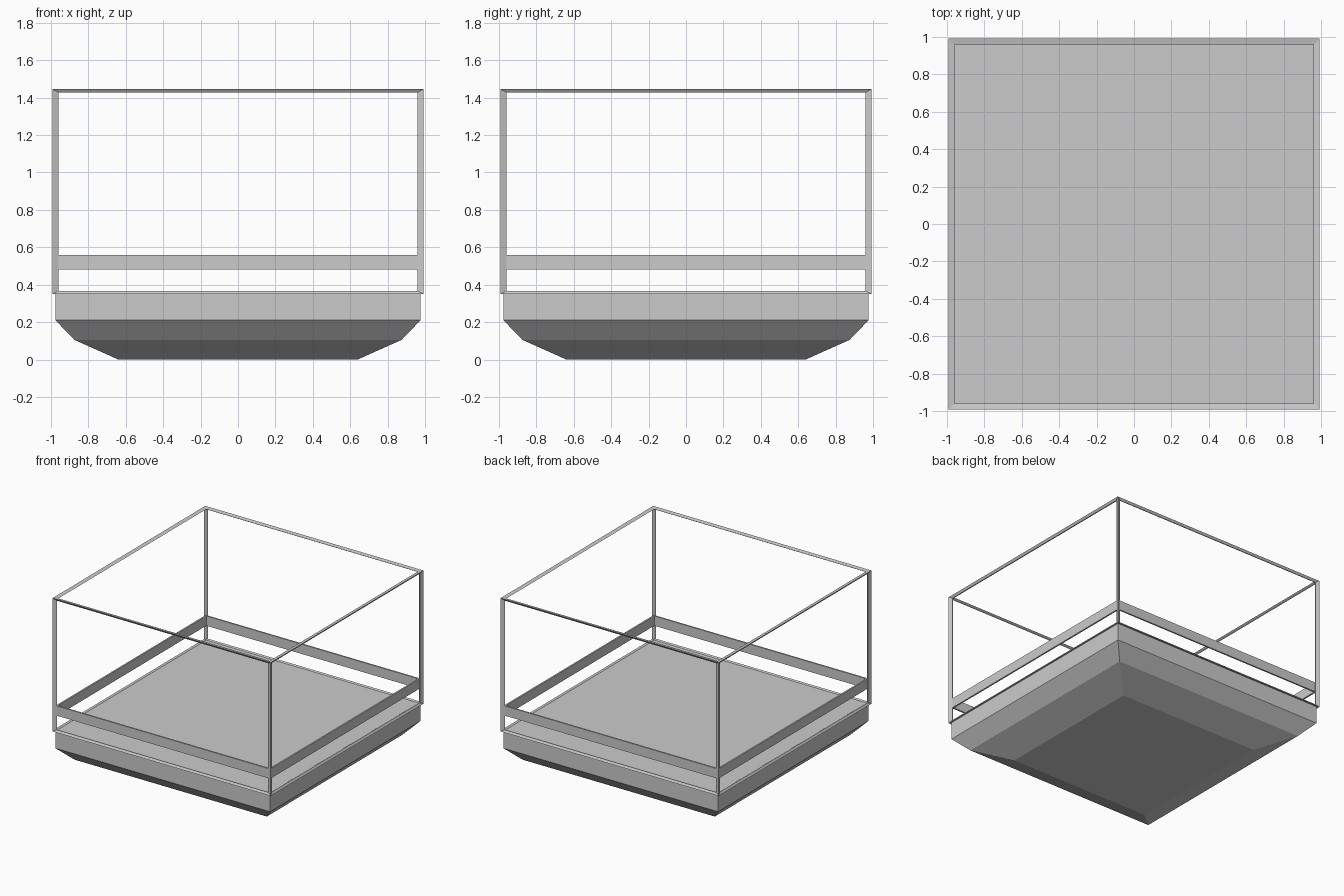
import bpy, bmesh

if "Cube" in bpy.data.objects:
    bpy.data.objects.remove(bpy.data.objects["Cube"])


def make_object(name, bm):
    bmesh.ops.recalc_face_normals(bm, faces=bm.faces)
    mesh = bpy.data.meshes.new(name)
    bm.to_mesh(mesh)
    bm.free()
    obj = bpy.data.objects.new(name, mesh)
    bpy.context.collection.objects.link(obj)
    return obj


def square_loft(name, profile, closed=False):
    """Sweep a (half width, height) profile around a square."""
    bm = bmesh.new()
    rings = [[bm.verts.new((sx * h, sy * h, z))
              for sx, sy in ((-1, -1), (1, -1), (1, 1), (-1, 1))]
             for h, z in profile]
    pairs = list(zip(rings, rings[1:]))
    if closed:
        pairs.append((rings[-1], rings[0]))
    for a, b in pairs:
        for i in range(4):
            j = (i + 1) % 4
            bm.faces.new((a[i], a[j], b[j], b[i]))
    if not closed:
        bm.faces.new(rings[0])
        bm.faces.new(rings[-1])
    return make_object(name, bm)


# Tapered tray with a flat floor on top
square_loft("base_tray", [(0.64, 0), (0.875, 0.105), (0.976, 0.21), (0.976, 0.36)])

# Thin band running round the inside of the posts
square_loft("side_band", [(0.975, 0.48), (0.975, 0.56), (0.962, 0.56), (0.962, 0.48)],
            closed=True)

# Open box frame with diamond-section rails and posts
bm = bmesh.new()
bmesh.ops.create_cube(bm, size=1.96)
frame = make_object("open_frame", bm)
frame.location.z = 0.8975
frame.scale.z = 0.5525
wire = frame.modifiers.new("rails", 'WIREFRAME')
wire.thickness = 0.04
wire.offset = 0
wire.use_even_offset = True
wire.use_replace = True
